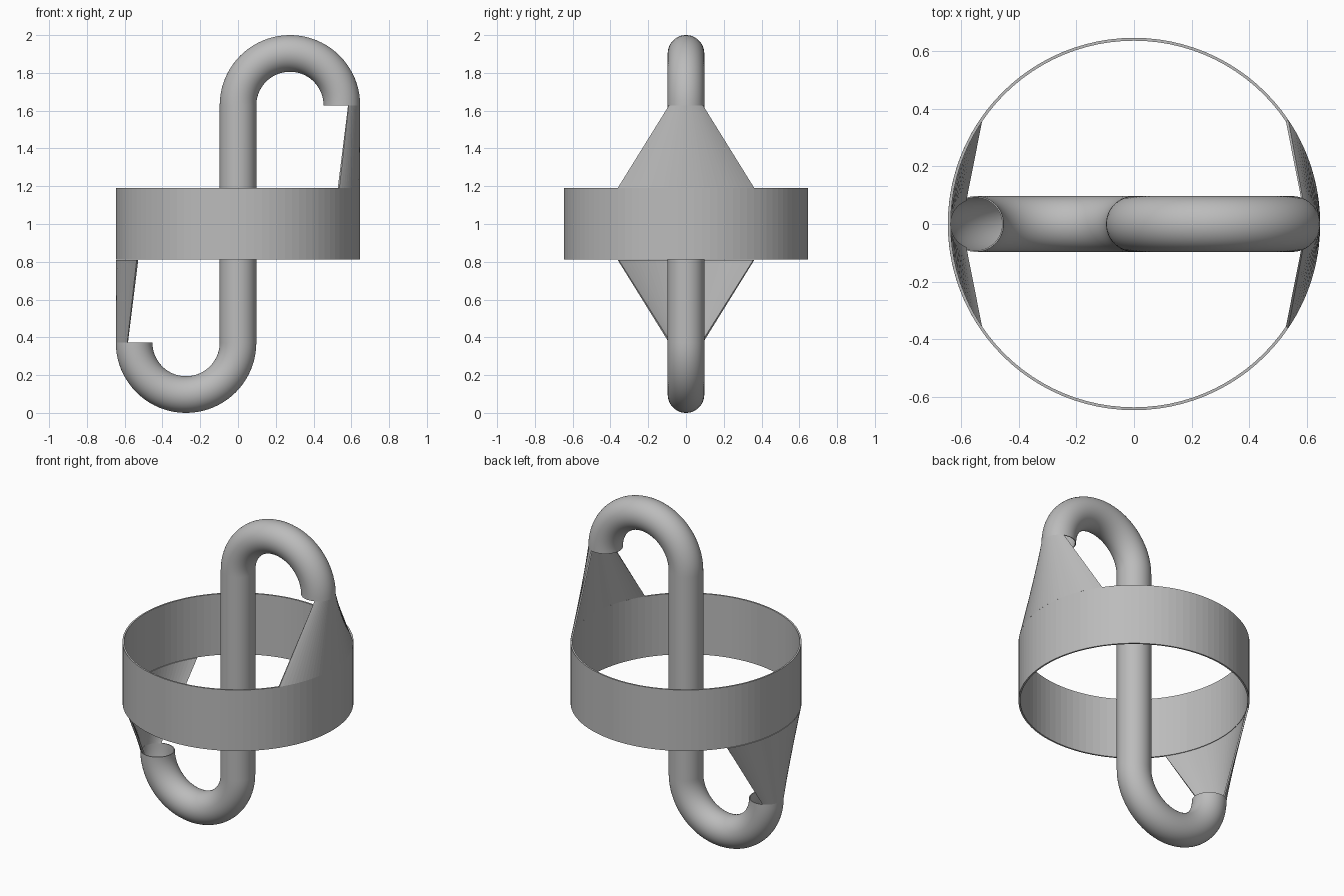
import bpy, bmesh
from math import sin, cos, pi, radians
from mathutils import Vector

cube = bpy.data.objects.get("Cube")
if cube:
    bpy.data.objects.remove(cube, do_unlink=True)

RING_R, RING_WALL = 0.647, 0.01
RING_LOW, RING_HIGH = 0.813, 1.19
PIPE_R, PIPE_WALL = 0.097, 0.005
BEND_R = 0.275
BEND_Z = 2 - BEND_R - PIPE_R

grey = bpy.data.materials.new("plain grey")
grey.use_nodes = True
colour = (0.5, 0.5, 0.5, 1)
grey.diffuse_color = colour
grey.node_tree.nodes["Principled BSDF"].inputs["Base Color"].default_value = colour


def shell(name, loops, closed):
    """Join successive loops into a closed skin; open loops get end faces."""
    bm = bmesh.new()
    rows = [[bm.verts.new(p) for p in loop] for loop in loops]
    count = len(rows[0])
    for a, b in zip(rows, rows[1:] + rows[:1]):
        for i in range(count if closed else count - 1):
            j = (i + 1) % count
            bm.faces.new((a[i], a[j], b[j], b[i]))
    if not closed:
        bm.faces.new([row[0] for row in rows])
        bm.faces.new([row[-1] for row in rows])
    bmesh.ops.recalc_face_normals(bm, faces=bm.faces)
    mesh = bpy.data.meshes.new(name)
    bm.to_mesh(mesh)
    bm.free()
    mesh.materials.append(grey)
    obj = bpy.data.objects.new(name, mesh)
    bpy.context.collection.objects.link(obj)
    return obj


def arc(radius, z, half_angle, steps, cx=0.0):
    angles = [half_angle * (2 * i / steps - 1) for i in range(steps + 1)]
    return [Vector((cx + radius * cos(a), radius * sin(a), z)) for a in angles]


def turned(p):
    """Half turn about the y axis through the model's middle."""
    return Vector((-p.x, p.y, 2 - p.z))


# Thin open ring
inner_r = RING_R - RING_WALL
shell("ring_band", [arc(r, z, pi, 96)[:-1] for r, z in (
    (RING_R, RING_LOW), (RING_R, RING_HIGH),
    (inner_r, RING_HIGH), (inner_r, RING_LOW))], True)

# Hollow S-shaped pipe: hook, straight shaft, opposite hook
BEND_STEPS = 40
upper = []
for i in range(BEND_STEPS + 1):
    a = pi - pi * i / BEND_STEPS
    centre = Vector((BEND_R + BEND_R * cos(a), 0, BEND_Z + BEND_R * sin(a)))
    upper.append((centre, Vector((cos(a), 0, sin(a)))))
# The lower hook keeps a consistent side direction along the path
lower = [(turned(c), Vector((n.x, 0, n.z))) for c, n in reversed(upper)]
path = lower + upper


def sections(radius, sides=48):
    side = Vector((0, 1, 0))
    return [[c + radius * (n * cos(2 * pi * k / sides) + side * sin(2 * pi * k / sides))
             for k in range(sides)] for c, n in path]


shell("hook_pipe", sections(PIPE_R) + sections(PIPE_R - PIPE_WALL)[::-1], True)

# Tapered webs joining the ring to each pipe end
RING_ANGLE, PIPE_ANGLE, STEPS = radians(34), radians(68), 32
end_x = 2 * BEND_R
web = [arc(RING_R, RING_HIGH, RING_ANGLE, STEPS),
       arc(PIPE_R, BEND_Z, PIPE_ANGLE, STEPS, end_x),
       arc(PIPE_R - RING_WALL, BEND_Z, PIPE_ANGLE, STEPS, end_x),
       arc(inner_r, RING_HIGH, RING_ANGLE, STEPS)]
shell("upper_web", web, False)
shell("lower_web", [[turned(p) for p in loop] for loop in web], False)

# Soften the shading of the round pipe
pipe = bpy.data.objects["hook_pipe"]
bpy.ops.object.select_all(action='DESELECT')
pipe.select_set(True)
bpy.context.view_layer.objects.active = pipe
bpy.ops.object.shade_smooth_by_angle(angle=radians(30))
